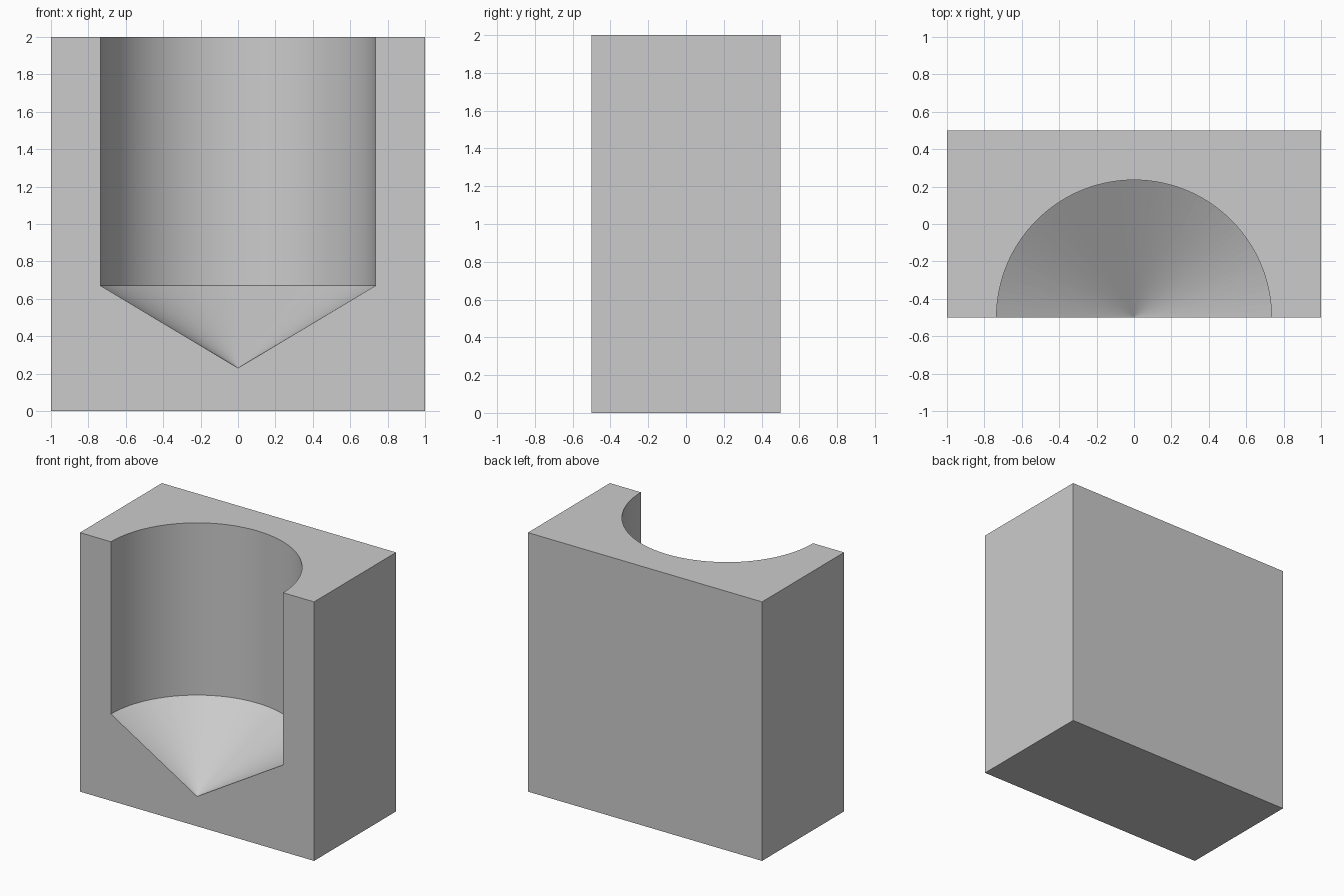
import bpy
import bmesh
from math import pi, cos, sin

old = bpy.data.objects.get("Cube")
if old:
    bpy.data.objects.remove(old, do_unlink=True)

WIDTH, DEPTH, HEIGHT = 2.0, 1.0, 2.0
RADIUS, WALL_BOTTOM, TIP = 0.735, 0.67, 0.23
STEPS = 64
X, FRONT, BACK = WIDTH / 2, -DEPTH / 2, DEPTH / 2

grey = bpy.data.materials.new("plain grey")
grey.use_nodes = True
grey.diffuse_color = (0.6, 0.6, 0.6, 1)
grey.node_tree.nodes["Principled BSDF"].inputs["Base Color"].default_value = grey.diffuse_color

bm = bmesh.new()


def arc(z):
    """Half circle from the right edge, round the back, to the left edge."""
    angles = [pi * (1 - i / STEPS) for i in range(STEPS + 1)]
    return [bm.verts.new((RADIUS * cos(a), FRONT + RADIUS * sin(a), z)) for a in angles]


# Block corners, bore rings and the conical tip
corner = {(sx, y, z): bm.verts.new((sx * X, y, z))
          for sx in (-1, 1) for y in (FRONT, BACK) for z in (0, HEIGHT)}
rim, ledge = arc(HEIGHT), arc(WALL_BOTTOM)
tip = bm.verts.new((0, FRONT, TIP))


def c(sx, y, z):
    return corner[sx, y, z]


# Outer faces: underside, back and the two sides
bm.faces.new([c(-1, FRONT, 0), c(-1, BACK, 0), c(1, BACK, 0), c(1, FRONT, 0)])
bm.faces.new([c(1, BACK, 0), c(-1, BACK, 0), c(-1, BACK, HEIGHT), c(1, BACK, HEIGHT)])
for sx in (-1, 1):
    bm.faces.new([c(sx, FRONT, 0), c(sx, BACK, 0), c(sx, BACK, HEIGHT), c(sx, FRONT, HEIGHT)])

# Top and front faces, notched by the open bore
bm.faces.new([c(-1, BACK, HEIGHT), c(-1, FRONT, HEIGHT)] + rim
             + [c(1, FRONT, HEIGHT), c(1, BACK, HEIGHT)])
bm.faces.new([c(-1, FRONT, 0), c(1, FRONT, 0), c(1, FRONT, HEIGHT), rim[-1], ledge[-1],
              tip, ledge[0], rim[0], c(-1, FRONT, HEIGHT)])

# Bore wall (smooth) and drill-point cone
for i in range(STEPS):
    wall = bm.faces.new([rim[i], rim[i + 1], ledge[i + 1], ledge[i]])
    wall.smooth = True
    bm.faces.new([ledge[i], ledge[i + 1], tip])

bmesh.ops.recalc_face_normals(bm, faces=bm.faces)

# Keep the bore's borders crisp
for edge in bm.edges:
    if edge.calc_face_angle(0) > 0.5:
        edge.smooth = False

mesh = bpy.data.meshes.new("bored_block")
bm.to_mesh(mesh)
bm.free()
mesh.materials.append(grey)
block = bpy.data.objects.new("bored_block", mesh)
bpy.context.collection.objects.link(block)
